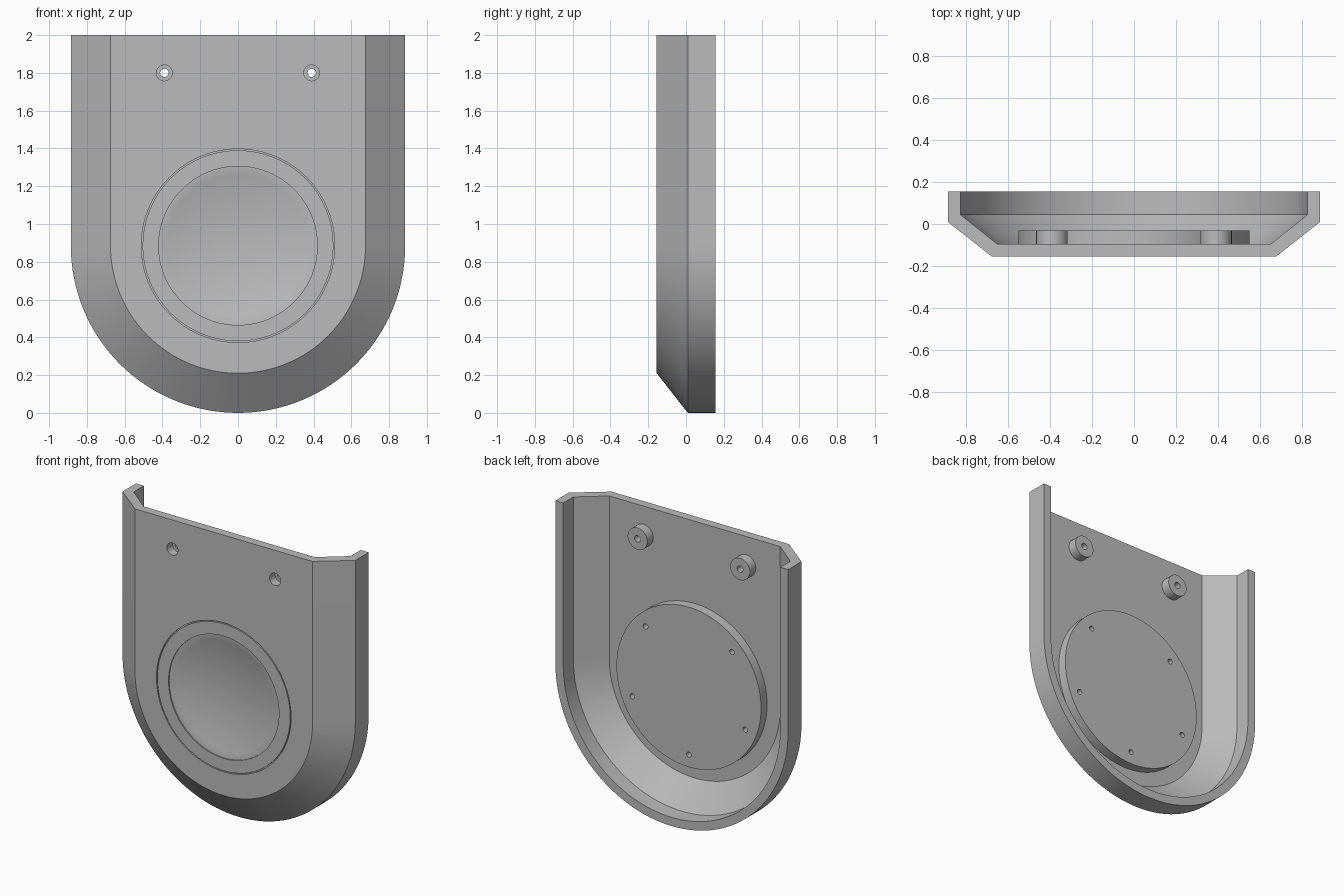
import bpy, bmesh, math

cube = bpy.data.objects.get("Cube")
if cube:
    bpy.data.objects.remove(cube, do_unlink=True)

grey = bpy.data.materials.new("plain grey")
grey.use_nodes = True
grey.diffuse_color = (0.5, 0.5, 0.5, 1)
grey.node_tree.nodes["Principled BSDF"].inputs["Base Color"].default_value = (0.5, 0.5, 0.5, 1)

CENTRE_Z, TOP = 0.885, 2.0
FRONT, FLOOR, PAD = -0.155, -0.095, -0.03


def finish(name, bm):
    bmesh.ops.recalc_face_normals(bm, faces=bm.faces)
    mesh = bpy.data.meshes.new(name)
    bm.to_mesh(mesh)
    bm.free()
    mesh.materials.append(grey)
    obj = bpy.data.objects.new(name, mesh)
    bpy.context.collection.objects.link(obj)
    return obj


def lathe(name, profile, x=0, z=CENTRE_Z, steps=96, closed=False):
    """Revolve (radius, y) points about an axis along y."""
    bm = bmesh.new()
    verts = [bm.verts.new((r + x, y, z)) for r, y in profile]
    pairs = list(zip(verts, verts[1:])) + ([(verts[-1], verts[0])] if closed else [])
    edges = [bm.edges.new(p) for p in pairs]
    bmesh.ops.spin(bm, geom=verts + edges, cent=(x, 0, z), axis=(0, 1, 0),
                   angle=math.tau, steps=steps)
    bmesh.ops.remove_doubles(bm, verts=bm.verts, dist=1e-5)
    return finish(name, bm)


def rod(name, r, y0, y1, x, z, steps=32):
    return lathe(name, [(0, y0), (r, y0), (r, y1), (0, y1)], x, z, steps)


def combine(target, tool, operation):
    mod = target.modifiers.new(operation, "BOOLEAN")
    mod.operation, mod.solver, mod.object = operation, "EXACT", tool
    bpy.context.view_layer.objects.active = target
    bpy.ops.object.modifier_apply(modifier=mod.name)
    bpy.data.objects.remove(tool, do_unlink=True)


# U-shaped tray: nested outlines from the front face round the rim to the floor
def outline(bm, half, y, steps=64):
    pts = [(-half, TOP)]
    for i in range(steps + 1):
        a = math.pi * (1 + i / steps)
        pts.append((half * math.cos(a), CENTRE_Z + half * math.sin(a)))
    pts.append((half, TOP))
    return [bm.verts.new((px, y, pz)) for px, pz in pts]


bm = bmesh.new()
sections = [(0.675, FRONT), (0.885, 0.01), (0.885, 0.155),
            (0.825, 0.155), (0.825, 0.045), (0.65, FLOOR)]
loops = [outline(bm, h, y) for h, y in sections]
for a, b in zip(loops, loops[1:]):
    for i in range(len(a) - 1):
        bm.faces.new((a[i], a[i + 1], b[i + 1], b[i]))
bm.faces.new(loops[0])
bm.faces.new(loops[-1])
bm.faces.new([l[0] for l in loops] + [l[-1] for l in reversed(loops)])
tray = finish("cover_tray", bm)

# Round pad and screw bosses on the back of the floor
combine(tray, rod("pad", 0.55, FLOOR - 0.02, PAD, 0, CENTRE_Z, 96), "UNION")
for side in (-1, 1):
    combine(tray, rod("boss", 0.075, FLOOR - 0.02, PAD, side * 0.39, 1.8), "UNION")

# Concave dish with a small step at its rim
dish = [(0, FRONT - 0.05), (0.42, FRONT - 0.05), (0.42, FRONT + 0.008), (0.413, FRONT + 0.008)]
for i in range(1, 13):
    t = 1 - i / 12
    dish.append((0.413 * t, FRONT + 0.008 + 0.05 * (1 - t * t)))
combine(tray, lathe("dish_cutter", dish), "DIFFERENCE")

# Fine ring groove around the dish
groove = [(0.505, FRONT - 0.02), (0.512, FRONT - 0.02),
          (0.512, FRONT + 0.012), (0.505, FRONT + 0.012)]
combine(tray, lathe("groove_cutter", groove, closed=True), "DIFFERENCE")

# Counterbored screw holes through the bosses
for side in (-1, 1):
    x = side * 0.39
    bore = [(0, FRONT - 0.05), (0.042, FRONT - 0.05), (0.042, FRONT + 0.06),
            (0.022, FRONT + 0.06), (0.022, 0.05), (0, 0.05)]
    combine(tray, lathe("bore_cutter", bore, x, 1.8, 32), "DIFFERENCE")

# Five blind holes in the pad
for k in range(5):
    a = math.radians(45 - 67.5 * k)
    combine(tray, rod("hole_cutter", 0.018, PAD - 0.045, 0.05,
                      0.465 * math.cos(a), CENTRE_Z + 0.465 * math.sin(a), 20), "DIFFERENCE")

bpy.ops.object.select_all(action="DESELECT")
tray.select_set(True)
bpy.context.view_layer.objects.active = tray
bpy.ops.object.shade_smooth_by_angle(angle=math.radians(30))
